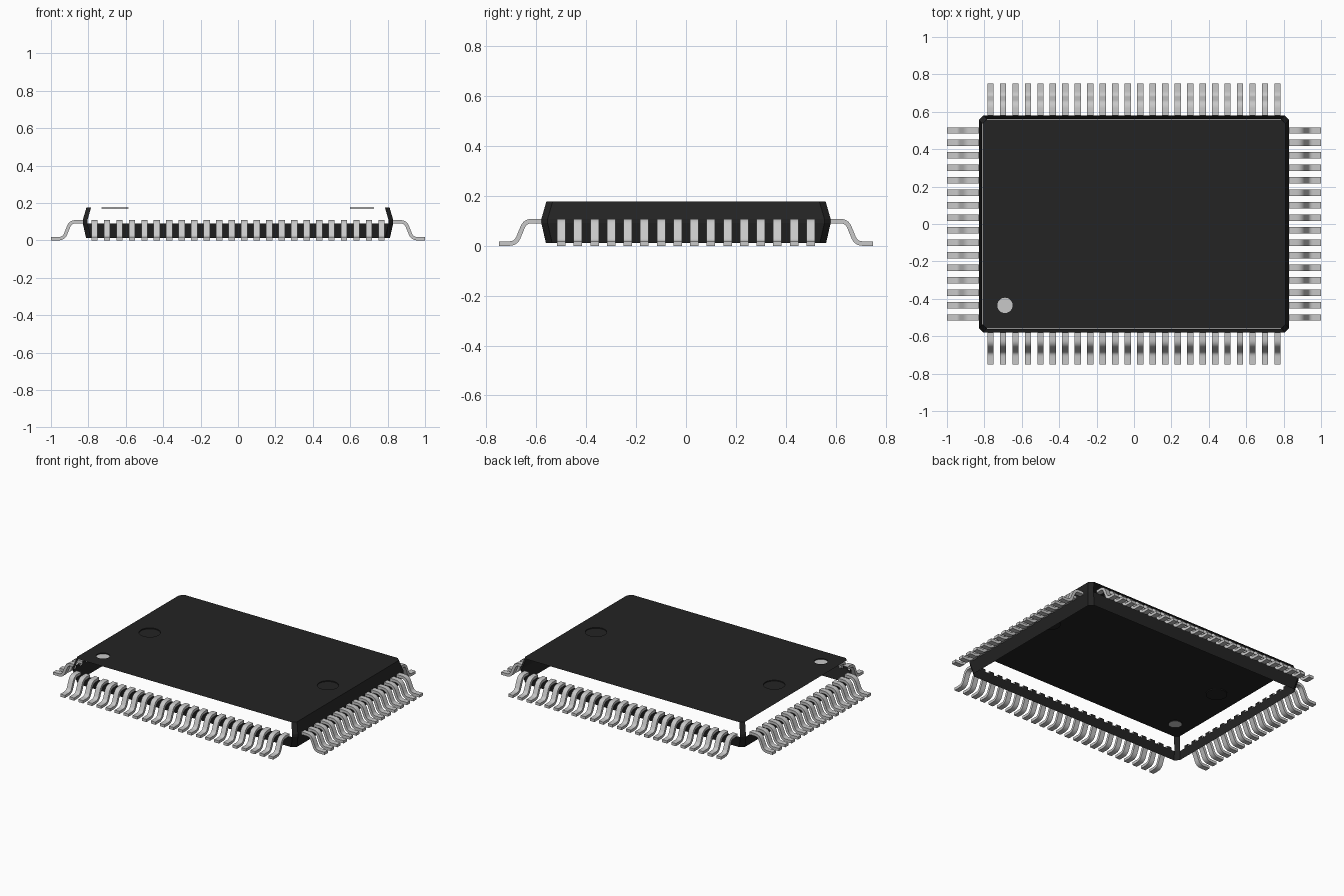
import bpy, bmesh, math
from mathutils import Vector, Matrix

cube = bpy.data.objects.get("Cube")
if cube:
    bpy.data.objects.remove(cube, do_unlink=True)


def material(name, rgb, rough):
    m = bpy.data.materials.new(name)
    m.use_nodes = True
    m.diffuse_color = (*rgb, 1)
    bsdf = m.node_tree.nodes["Principled BSDF"]
    bsdf.inputs["Base Color"].default_value = (*rgb, 1)
    bsdf.inputs["Roughness"].default_value = rough
    return m


BLACK = material("black plastic", (0.017, 0.017, 0.017), 0.6)
METAL = material("light grey metal", (0.58, 0.58, 0.58), 0.5)

HX, HY = 0.83, 0.58          # body half sizes at the widest height
PITCH, WIDTH, THICK = 0.0667, 0.034, 0.018


def finish(bm, name, mats):
    me = bpy.data.meshes.new(name)
    bm.to_mesh(me)
    bm.free()
    for m in mats:
        me.materials.append(m)
    ob = bpy.data.objects.new(name, me)
    bpy.context.collection.objects.link(ob)
    return ob


def octagon(inset, z, c=0.025):
    """Rectangle with cut corners, counter-clockwise from the front edge."""
    x, y = HX - inset, HY - inset
    return [Vector((px, py, z)) for px, py in (
        (-x + c, -y), (x - c, -y), (x, -y + c), (x, y - c),
        (x - c, y), (-x + c, y), (-x, y - c), (-x, -y + c))]


# Body walls: open shell, upper wall only on the +x side and the cut corners
TOP = 0.177
bm = bmesh.new()
rings = [[bm.verts.new(p) for p in octagon(i, z)]
         for i, z in ((0.018, 0.012), (0.0, 0.091), (0.0, 0.108), (0.02, TOP))]
OPEN_SIDES = (0, 4, 6)       # front, back and -x
for level in range(3):
    lo, hi = rings[level], rings[level + 1]
    for s in range(8):
        if level == 0 or s not in OPEN_SIDES:
            t = (s + 1) % 8
            bm.faces.new((lo[s], lo[t], hi[t], hi[s]))
finish(bm, "body_walls", [BLACK])

# Top plate with three shallow round recesses, one with a light floor
bm = bmesh.new()


def loop_edges(verts):
    return [bm.edges.new((verts[i], verts[(i + 1) % len(verts)]))
            for i in range(len(verts))]


def circle(cx, cy, r, z, n=32):
    return [bm.verts.new((cx + r * math.cos(2 * math.pi * i / n),
                          cy + r * math.sin(2 * math.pi * i / n), z))
            for i in range(n)]


edges = loop_edges([bm.verts.new(p) for p in octagon(0.02, TOP)])
recesses = []
for cx, cy, r, mat in ((-0.65, 0, 0.065, 0), (0.663, 0, 0.065, 0), (-0.69, -0.435, 0.041, 1)):
    rim = circle(cx, cy, r, TOP)
    edges += loop_edges(rim)
    recesses.append((rim, circle(cx, cy, r, TOP - 0.006), mat))
bmesh.ops.triangle_fill(bm, use_beauty=True, use_dissolve=False, edges=edges)
bm.normal_update()
for f in bm.faces:
    if f.normal.z < 0:
        f.normal_flip()
for rim, floor, mat in recesses:
    bm.faces.new(floor).material_index = mat
    n = len(rim)
    for i in range(n):
        j = (i + 1) % n
        bm.faces.new((rim[i], rim[j], floor[j], floor[i]))
finish(bm, "top_plate", [BLACK, METAL])


# Gull-wing lead: rounded centre line, thickened and extruded sideways
def rounded_path(points, trim, steps=5):
    out = [points[0]]
    for a, b, c in zip(points, points[1:], points[2:]):
        p, q = b + (a - b).normalized() * trim, b + (c - b).normalized() * trim
        for i in range(steps + 1):
            t = i / steps
            out.append(p * (1 - t) ** 2 + b * 2 * t * (1 - t) + q * t * t)
    return out + [points[-1]]


path = rounded_path([Vector(p) for p in ((0, 0.0995), (0.065, 0.0995),
                                         (0.102, 0.009), (0.17, 0.009))], 0.027)


def lead_mesh(bm):
    sections = []
    for i, p in enumerate(path):
        d = (path[min(i + 1, len(path) - 1)] - path[max(i - 1, 0)]).normalized()
        n = Vector((-d.y, d.x)) * THICK / 2
        w = WIDTH / 2
        sections.append([bm.verts.new((x, q.x, q.y)) for x, q in
                         ((-w, p - n), (w, p - n), (w, p + n), (-w, p + n))])
    for a, b in zip(sections, sections[1:]):
        for i in range(4):
            j = (i + 1) % 4
            bm.faces.new((a[i], a[j], b[j], b[i]))
    bm.faces.new(sections[0]).material_index = 1   # plastic behind the lead
    bm.faces.new(sections[-1])
    bmesh.ops.recalc_face_normals(bm, faces=bm.faces)


# One row of leads on each side
for name, angle, count, reach in (("back_leads", 0, 24, HY), ("front_leads", math.pi, 24, HY),
                                  ("left_leads", -math.pi / 2, 16, HX),
                                  ("right_leads", math.pi / 2, 16, HX)):
    bm = bmesh.new()
    lead_mesh(bm)
    ob = finish(bm, name, [METAL, BLACK])
    start = Vector((-(count - 1) * PITCH / 2, reach, 0))
    ob.matrix_world = Matrix.Rotation(angle, 4, 'Z') @ Matrix.Translation(start)
    arr = ob.modifiers.new("row", 'ARRAY')
    arr.count = count
    arr.use_relative_offset = False
    arr.use_constant_offset = True
    arr.constant_offset_displace = (PITCH, 0, 0)
    # Smooth bends, sharp long edges
    bpy.ops.object.select_all(action='DESELECT')
    ob.select_set(True)
    bpy.context.view_layer.objects.active = ob
    bpy.ops.object.shade_smooth_by_angle(angle=math.radians(35))
